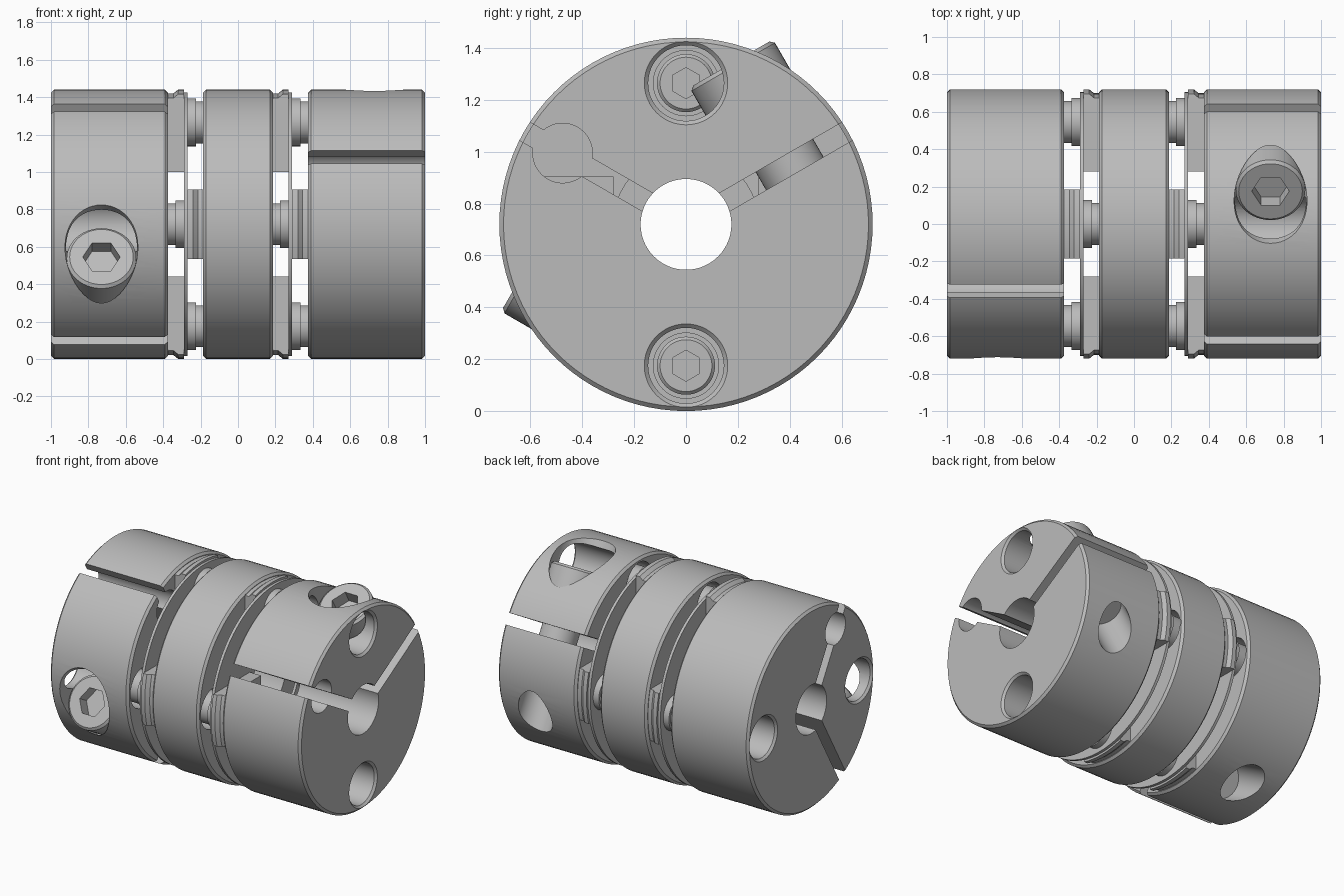
import bpy, bmesh
from math import sin, cos, pi, radians
from mathutils import Vector, Matrix

if "Cube" in bpy.data.objects:
    bpy.data.objects.remove(bpy.data.objects["Cube"])

R = 0.72          # outer radius, also the axis height
BOLT = 0.545      # bolt circle radius
X, Y, Z = Vector((1, 0, 0)), Vector((0, 1, 0)), Vector((0, 0, 1))
O = Vector()

steel = bpy.data.materials.new("steel_grey")
steel.use_nodes = True
steel.diffuse_color = (0.5, 0.5, 0.5, 1)
steel.node_tree.nodes["Principled BSDF"].inputs["Base Color"].default_value = (0.5, 0.5, 0.5, 1)


def make(name, bm):
    bmesh.ops.recalc_face_normals(bm, faces=bm.faces)
    me = bpy.data.meshes.new(name)
    bm.to_mesh(me)
    bm.free()
    me.materials.append(steel)
    ob = bpy.data.objects.new(name, me)
    bpy.context.collection.objects.link(ob)
    return ob


def lathe(name, profile, origin=O, axis=X, ref=Z, segs=96):
    """Solid of revolution from (radius, distance along axis) points."""
    bm = bmesh.new()
    side = axis.cross(ref)
    rings = []
    for r, t in profile:
        rings.append([bm.verts.new(origin + axis * t + r * (ref * cos(2 * pi * i / segs) + side * sin(2 * pi * i / segs)))
                      for i in range(segs)])
    for a, b in zip(rings, rings[1:]):
        for i in range(segs):
            j = (i + 1) % segs
            bm.faces.new((a[i], a[j], b[j], b[i]))
    bm.faces.new(rings[0])
    bm.faces.new(rings[-1])
    return make(name, bm)


def rod(r, t0, t1, origin=O, axis=X, ref=Z, segs=48):
    return lathe("cutter", [(r, t0), (r, t1)], origin, axis, ref, segs)


def box(lo, hi, angle=0):
    bm = bmesh.new()
    lo, hi = Vector(lo), Vector(hi)
    bmesh.ops.create_cube(bm, size=1, matrix=Matrix.Rotation(angle, 4, 'X')
                          @ Matrix.Translation((lo + hi) / 2) @ Matrix.Diagonal((*(hi - lo), 1)))
    return make("cutter", bm)


def cut(ob, *cutters, op='DIFFERENCE'):
    for c in cutters:
        c.hide_render = True
        m = ob.modifiers.new("cut", 'BOOLEAN')
        m.operation, m.object, m.solver = op, c, 'EXACT'
        bpy.context.view_layer.objects.active = ob
        bpy.ops.object.modifier_apply(modifier=m.name)
        bpy.data.objects.remove(c)
    return ob


def drum(name, x0, x1, c=0.016):
    return lathe(name, [(R - c, x0), (R, x0 + c), (R, x1 - c), (R - c, x1)])


def land(name, profile, angle):
    """Raised mounting pad that carries the flexible disc."""
    return cut(lathe(name, profile), box((0, 0.28, -0.185), (1, 1, 0.185), angle), op='INTERSECT')


def socket_screw(name, origin, axis, ref, profile, hex_r, depth):
    top = profile[-1][1]
    return cut(lathe(name, profile, origin, axis, ref, 48),
               rod(hex_r, top - depth, top + 0.1, origin, axis, ref, 6))


def build_end(side):
    """Clamping hub, disc, pads and screws for the +x end."""
    parts = []
    u = Vector((0, cos(radians(30)), sin(radians(30))))
    v = X.cross(u)
    clamp = X * 0.73 + u * 0.4615

    # Clamping hub with bore, slots, relief hole, bolt and clamp screw holes
    hub = drum(side + "_hub", 0.375, 1.0)
    cut(hub, rod(0.175, 0, 2, segs=96),
        box((0, 0, -0.04), (2, 1, 0.04), radians(30)),
        box((0, 0, -0.04), (2, 1, 0.04), radians(150)),
        rod(0.115, 0, 2, Vector((0, -0.476, 0.275))),
        rod(0.195, 0.2, 1, clamp, v, X),
        rod(0.13, -1, 0.3, clamp, v, X))
    for s in (1, -1):
        cut(hub, lathe("cutter", [(0.146, 0), (0.146, 0.985), (0.163, 1.002), (0.163, 1.1)], Z * BOLT * s, segs=48))
    parts.append(hub)

    # Clamp screw
    parts.append(socket_screw(side + "_clamp_screw", clamp, v, X,
                              [(0.128, -0.3), (0.128, 0.2), (0.186, 0.2), (0.186, 0.435), (0.17, 0.45)], 0.1, 0.09))

    # Flexible disc
    parts.append(cut(lathe(side + "_flex_disc", [(R - 0.015, 0.27), (R - 0.015, 0.29)]), rod(0.28, 0, 1, segs=96)))

    hub_pad = [(R, 0.29), (R, 0.32), (R - 0.02, 0.345), (R - 0.02, 0.38)]
    spacer_pad = [(R - 0.02, 0.18), (R - 0.02, 0.215), (R, 0.24), (R, 0.27)]
    head = [(0.128, 0), (0.128, 0.045), (0.112, 0.045), (0.112, 0.15), (0.1, 0.162)]
    for s, tag in ((1, "a"), (-1, "b")):
        parts.append(land(f"{side}_hub_pad_{tag}", hub_pad, 0 if s > 0 else pi))
        parts.append(land(f"{side}_spacer_pad_{tag}", spacer_pad, s * pi / 2))
        # Disc screws with washers: one pair faces the hub, one the spacer
        parts.append(socket_screw(f"{side}_outer_disc_screw_{tag}", Vector((0.29, 0, s * BOLT)), X, Z, head, 0.06, 0.06))
        parts.append(socket_screw(f"{side}_inner_disc_screw_{tag}", Vector((0.27, s * BOLT, 0)), -X, Z, head, 0.06, 0.06))
    return parts


# Central spacer with bore and clearance holes for the inner screws
spacer = cut(drum("center_spacer", -0.187, 0.187), rod(0.28, -1, 1, segs=96))
for s in (1, -1):
    cut(spacer, rod(0.146, 0.05, 1, Y * BOLT * s), rod(0.146, -1, -0.05, Z * BOLT * s))

# The second end is the first turned about and rolled a quarter
right = build_end("right")
left = build_end("left")
turn = Matrix.Rotation(pi / 2, 4, 'X') @ Matrix.Rotation(pi, 4, 'Z')
for ob in left:
    ob.data.transform(turn)

everything = [spacer] + right + left
bpy.ops.object.select_all(action='DESELECT')
for ob in everything:
    ob.data.transform(Matrix.Translation(Z * R))
    ob.select_set(True)
bpy.context.view_layer.objects.active = spacer
bpy.ops.object.shade_smooth_by_angle(angle=radians(30))
